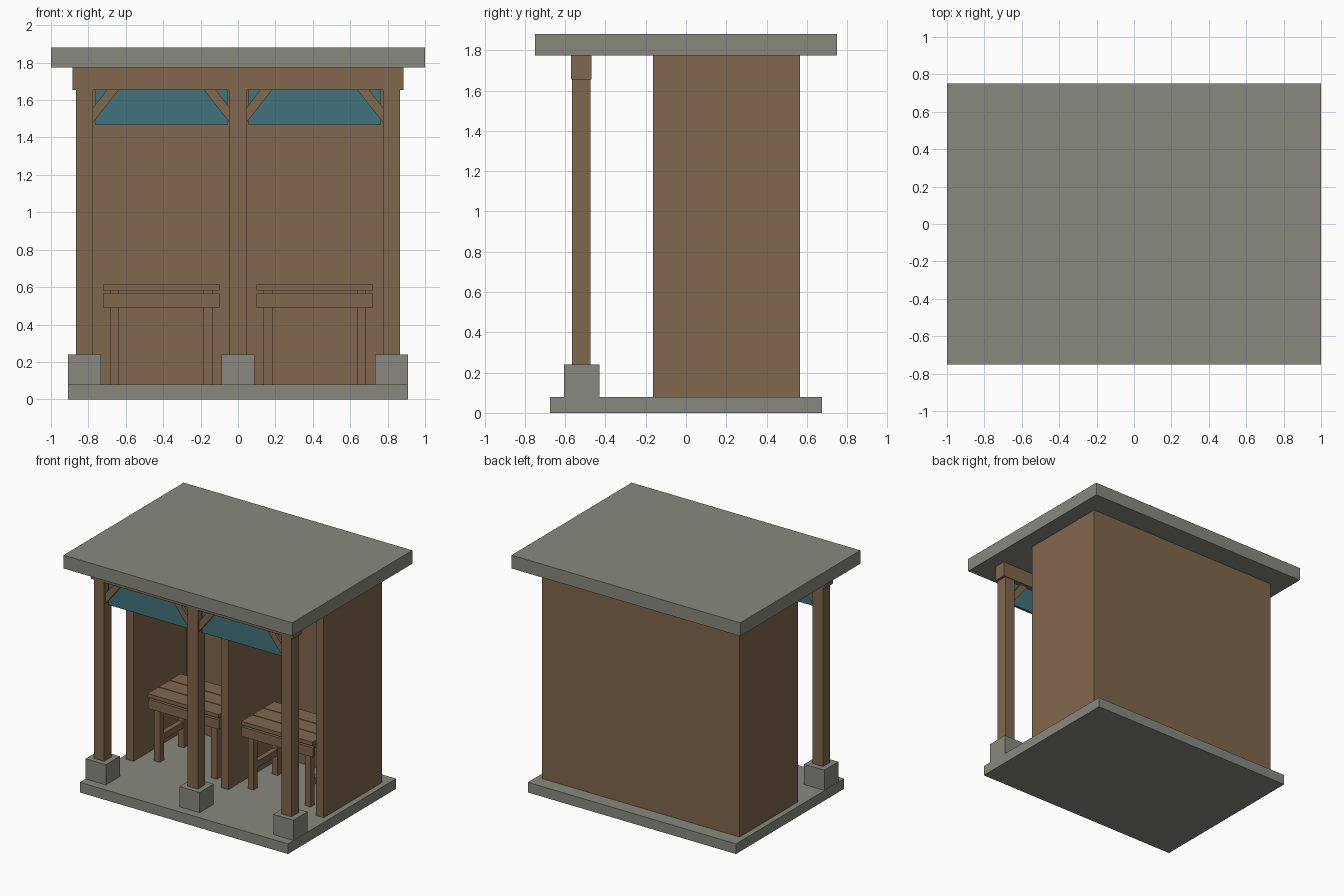
import bpy, bmesh

if "Cube" in bpy.data.objects:
    bpy.data.objects.remove(bpy.data.objects["Cube"])


def material(name, rgb):
    m = bpy.data.materials.new(name)
    m.diffuse_color = (*rgb, 1)
    m.use_nodes = True
    m.node_tree.nodes["Principled BSDF"].inputs["Base Color"].default_value = m.diffuse_color
    return m


STONE = material("grey stone", (0.25, 0.25, 0.215))
WOOD = material("brown wood", (0.22, 0.135, 0.075))
CLOTH = material("teal cloth", (0.055, 0.17, 0.205))


def prism(name, xz, y0, y1, mat):
    """Extrude an outline in the xz plane from y0 to y1."""
    bm = bmesh.new()
    face = bm.faces.new([bm.verts.new((x, y0, z)) for x, z in xz])
    ext = bmesh.ops.extrude_face_region(bm, geom=[face])
    moved = [v for v in ext["geom"] if isinstance(v, bmesh.types.BMVert)]
    bmesh.ops.translate(bm, verts=moved, vec=(0, y1 - y0, 0))
    bmesh.ops.recalc_face_normals(bm, faces=bm.faces)
    me = bpy.data.meshes.new(name)
    bm.to_mesh(me)
    bm.free()
    me.materials.append(mat)
    ob = bpy.data.objects.new(name, me)
    bpy.context.collection.objects.link(ob)
    return ob


def box(name, x, y, z, mat):
    return prism(name, [(x[0], z[0]), (x[1], z[0]), (x[1], z[1]), (x[0], z[1])],
                 y[0], y[1], mat)


# Floor slab and roof slab
box("floor_slab", (-0.91, 0.91), (-0.675, 0.675), (0, 0.08), STONE)
box("roof_slab", (-1, 1), (-0.75, 0.75), (1.775, 1.88), STONE)

# Back wall, side walls and partition
box("back_wall", (-0.865, 0.865), (0.50, 0.565), (0.08, 1.775), WOOD)
for name, x in (("left_wall", -0.832), ("partition_wall", 0), ("right_wall", 0.832)):
    box(name, (x - 0.033, x + 0.033), (-0.165, 0.50), (0.08, 1.775), WOOD)

# Front posts on stone feet, carrying a beam
for name, x in (("left", -0.82), ("middle", 0), ("right", 0.82)):
    box(name + "_post", (x - 0.045, x + 0.045), (-0.565, -0.475), (0.24, 1.655), WOOD)
    box(name + "_post_foot", (x - 0.088, x + 0.088), (-0.605, -0.43), (0.08, 0.24), STONE)
box("front_beam", (-0.885, 0.885), (-0.57, -0.47), (1.655, 1.775), WOOD)

for side, c in (("left", -0.41), ("right", 0.41)):
    # Hanging cloth and the diagonal braces of each bay
    box(side + "_cloth", (c - 0.353, c + 0.353), (-0.53, -0.51), (1.467, 1.655), CLOTH)
    for s in (-1, 1):
        outline = [(c + s * dx, z) for dx, z in
                   ((0.365, 1.48), (0.227, 1.655), (0.29, 1.655), (0.365, 1.56))]
        prism(side + "_brace", outline, -0.55, -0.49, WOOD)

    # Table: three planks
    for i in range(3):
        y = -0.10 + i * 0.139
        box(side + "_table_plank", (c - 0.311, c + 0.311), (y, y + 0.132), (0.583, 0.613), WOOD)
    # Table: long rails front and back
    for y in (-0.095, 0.28):
        box(side + "_table_rail", (c - 0.311, c + 0.311), (y, y + 0.025), (0.492, 0.567), WOOD)
    # Table: legs, cleats and stretchers
    for dx in (-0.25, 0.25):
        x = c + dx
        for y in (-0.07, 0.23):
            box(side + "_table_leg", (x - 0.025, x + 0.025), (y, y + 0.05), (0.08, 0.583), WOOD)
        box(side + "_table_cleat", (x - 0.02, x + 0.02), (-0.02, 0.23), (0.52, 0.583), WOOD)
        box(side + "_table_stretcher", (x - 0.02, x + 0.02), (-0.02, 0.23), (0.235, 0.285), WOOD)
